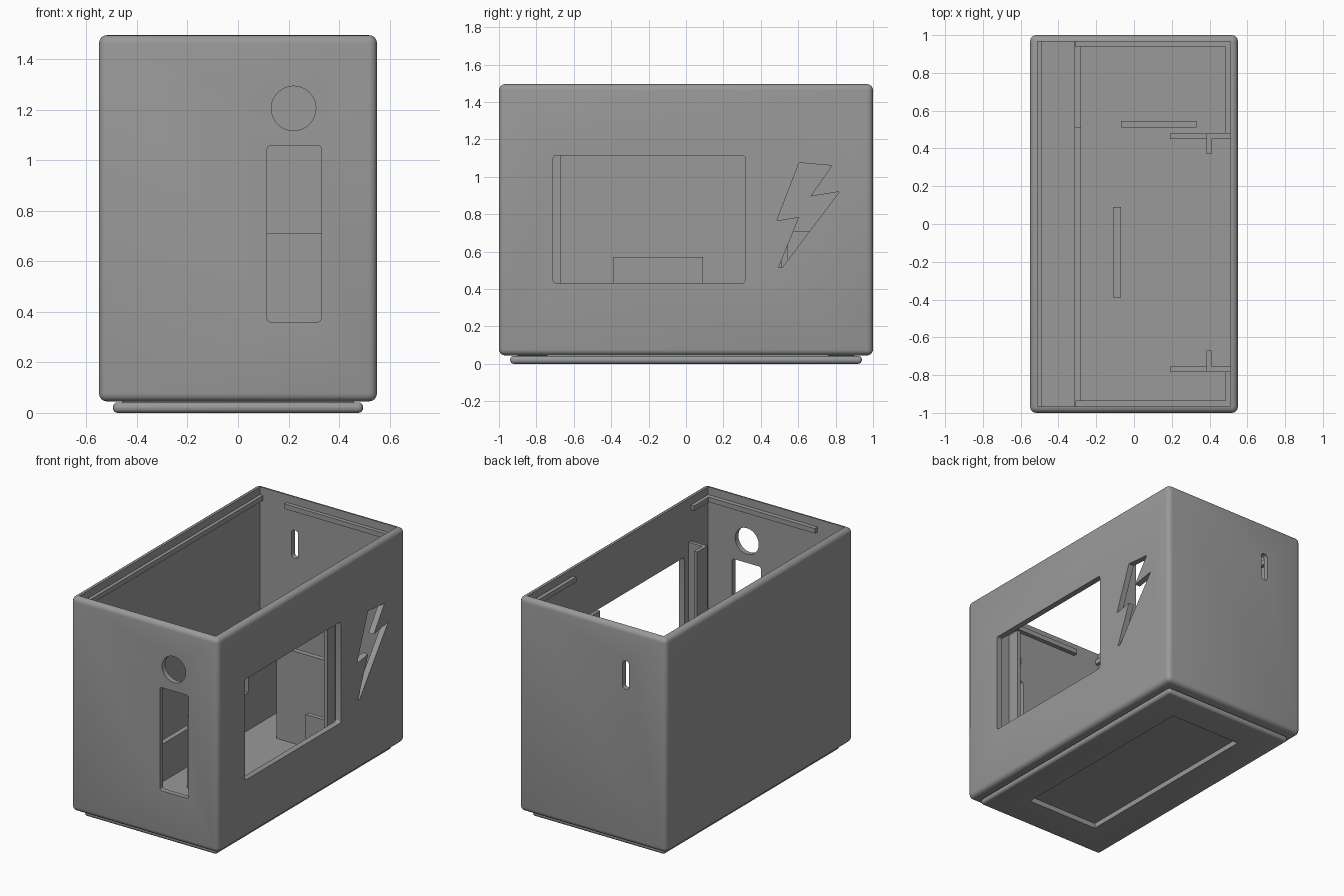
import bpy, bmesh, math

if "Cube" in bpy.data.objects:
    bpy.data.objects.remove(bpy.data.objects["Cube"])

grey = bpy.data.materials.new("plain_grey")
grey.diffuse_color = (0.32, 0.32, 0.32, 1)
grey.use_nodes = True
grey.node_tree.nodes["Principled BSDF"].inputs["Base Color"].default_value = grey.diffuse_color


def finish(name, bm):
    mesh = bpy.data.meshes.new(name)
    bmesh.ops.recalc_face_normals(bm, faces=bm.faces)
    bm.to_mesh(mesh)
    bm.free()
    mesh.materials.append(grey)
    ob = bpy.data.objects.new(name, mesh)
    bpy.context.collection.objects.link(ob)
    return ob


def block(name, x, y, z, bevel=0, axis=None, segments=4):
    """Box from (min, max) ranges; rounds all edges or only those along one axis."""
    bm = bmesh.new()
    bmesh.ops.create_cube(bm, size=1)
    for v in bm.verts:
        for i, (lo, hi) in enumerate((x, y, z)):
            v.co[i] = lo if v.co[i] < 0 else hi
    if bevel:
        edges = [e for e in bm.edges if axis is None or
                 abs(e.verts[0].co[axis] - e.verts[1].co[axis]) > 1e-6]
        bmesh.ops.bevel(bm, geom=edges, offset=bevel, segments=segments,
                        profile=0.5, affect='EDGES')
    return finish(name, bm)


def prism(name, points, depth):
    """Extrude a closed outline of 3D points along a vector."""
    bm = bmesh.new()
    face = bm.faces.new([bm.verts.new(p) for p in points])
    ext = bmesh.ops.extrude_face_region(bm, geom=[face])
    moved = [v for v in ext["geom"] if isinstance(v, bmesh.types.BMVert)]
    bmesh.ops.translate(bm, verts=moved, vec=depth)
    return finish(name, bm)


def cut(ob, cutters):
    bpy.context.view_layer.objects.active = ob
    for c in cutters:
        c.hide_render = True
        m = ob.modifiers.new("cut", 'BOOLEAN')
        m.operation, m.solver, m.object = 'DIFFERENCE', 'EXACT', c
        bpy.ops.object.modifier_apply(modifier=m.name)
        bpy.data.objects.remove(c)


def smooth(ob):
    bpy.ops.object.select_all(action='DESELECT')
    ob.select_set(True)
    bpy.context.view_layer.objects.active = ob
    bpy.ops.object.shade_smooth_by_angle(angle=math.radians(35))


# Open-topped case with window, bolt, front slot, round hole and rear slot
case = block("case", (-.55, .55), (-1, 1), (.045, 1.495), .032)
bolt = [(.605, 1.075), (.78, 1.06), (.665, .895), (.82, .92),
        (.515, .515), (.495, .515), (.605, .785), (.485, .765)]
ring = [(.22 + .088 * math.cos(a), -1.1, 1.205 + .088 * math.sin(a))
        for a in (math.tau * i / 48 for i in range(48))]
cut(case, [
    block("cavity", (-.51, .51), (-.965, .965), (.085, 1.7)),
    block("window_cutter", (.45, .7), (-.71, .315), (.432, 1.115), .015, 0),
    prism("bolt_cutter", [(.45, y, z) for y, z in bolt], (.25, 0, 0)),
    block("slot_cutter", (.115, .33), (-1.1, -.9), (.36, 1.058), .015, 1),
    prism("hole_cutter", ring, (0, .2, 0)),
    block("rear_cutter", (-.275, -.225), (.9, 1.1), (1.08, 1.27), .02, 1),
])
smooth(case)

# Rounded foot with a rectangular recess underneath
foot = block("foot", (-.495, .495), (-.94, .94), (0, .042), .019)
cut(foot, [block("recess", (-.26, .28), (-.70, .72), (-.1, .035))])
smooth(foot)
block("foot_joint", (-.46, .46), (-.90, -.74), (.03, .06))
block("foot_joint", (-.46, .46), (.76, .90), (.03, .06))

# Lid rails just under the rim
rail_z = (1.41, 1.443)
block("left_rail", (-.515, -.487), (-.967, .967), rail_z)
block("rear_rail", (-.31, .485), (.938, .967), rail_z)
block("front_rail", (-.31, .485), (-.967, -.935), rail_z)
block("right_rail_rear", (.485, .512), (.48, .967), rail_z)
block("right_rail_front", (.485, .512), (-.967, -.78), rail_z)

# Long inner divider, taller in the rear bay
block("divider_low", (-.315, -.28), (-.967, .51), (.08, .34))
block("divider_high", (-.315, -.28), (.51, .967), (.08, .71))

# Free-standing inner plates
block("rear_plate", (-.07, .33), (.51, .545), (.08, .71))
block("centre_plate", (-.11, -.07), (-.39, .09), (.08, .57))

# Channel brackets on either side of the window
for side, wall, post in (("rear", (.45, .48), (.37, .452)),
                         ("front", (-.78, -.755), (-.757, -.67))):
    block(side + "_bracket_wall", (.385, .512), wall, (.08, 1.2))
    block(side + "_bracket_post", (.385, .41), post, (.08, 1.2))
    block(side + "_bracket_step", (.19, .387), wall, (.08, .34))
